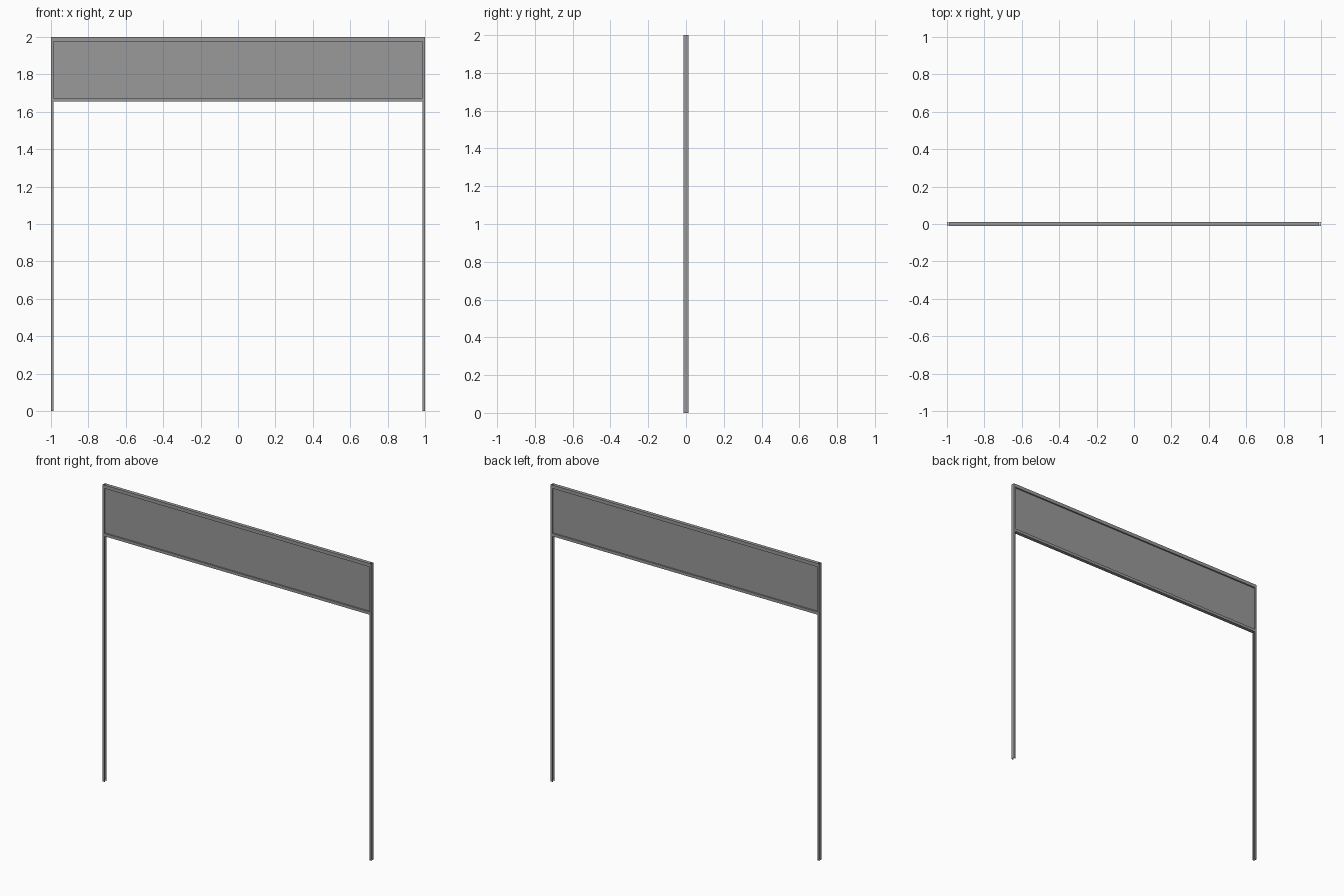
import bpy, bmesh

if "Cube" in bpy.data.objects:
    bpy.data.objects.remove(bpy.data.objects["Cube"])

grey = bpy.data.materials.new("dark_grey")
grey.diffuse_color = (0.32, 0.32, 0.32, 1)
grey.use_nodes = True
grey.node_tree.nodes["Principled BSDF"].inputs["Base Color"].default_value = grey.diffuse_color


def extrude(name, profile, place, a, b):
    """Sweep a closed 2D profile from a to b; place maps (u, v, t) to xyz."""
    bm = bmesh.new()
    ends = [[bm.verts.new(place(u, v, t)) for u, v in profile] for t in (a, b)]
    n = len(profile)
    for i in range(n):
        j = (i + 1) % n
        bm.faces.new((ends[0][i], ends[0][j], ends[1][j], ends[1][i]))
    for loop in ends:
        bm.faces.new(loop)
    bmesh.ops.recalc_face_normals(bm, faces=bm.faces)
    me = bpy.data.meshes.new(name)
    bm.to_mesh(me)
    bm.free()
    me.materials.append(grey)
    ob = bpy.data.objects.new(name, me)
    bpy.context.collection.objects.link(ob)
    return ob


def box(u0, u1, v0, v1):
    return [(u0, v0), (u1, v0), (u1, v1), (u0, v1)]


D = 0.012      # half depth of the frame
IN = 0.987     # inner face of the guide rails

# Side guide rails: U channels opening inwards
channel = [(IN, -D), (1, -D), (1, D), (IN, D), (IN, D - 0.004),
           (0.996, D - 0.004), (0.996, 0.004 - D), (IN, 0.004 - D)]
for side, s in (("left", -1), ("right", 1)):
    extrude(f"{side}_guide_rail", channel, lambda u, v, t: (s * u, v, t), 0, 2)

# Top cassette, bottom bar and the thin screen between them
along_x = lambda u, v, t: (t, u, v)
extrude("top_cassette", box(-D, D, 1.977, 2), along_x, -IN, IN)
extrude("bottom_bar", box(-D, D, 1.655, 1.674), along_x, -IN, IN)
extrude("screen", box(-0.002, 0.002, 1.672, 1.98), along_x, -0.992, 0.992)
